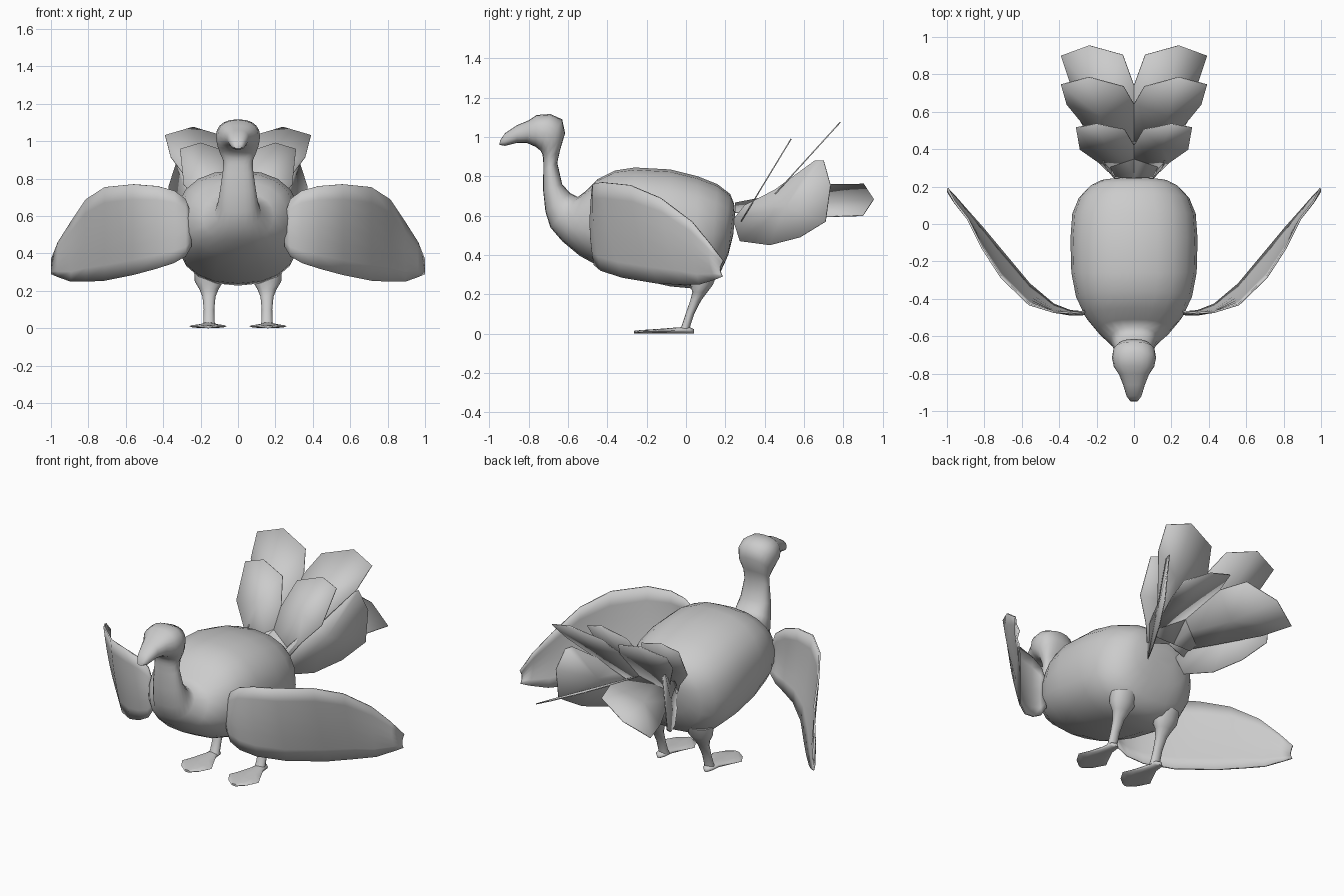
import bpy, bmesh
from math import sin, cos, pi, copysign

if "Cube" in bpy.data.objects:
    bpy.data.objects.remove(bpy.data.objects["Cube"], do_unlink=True)

grey = bpy.data.materials.new("plain_grey")
grey.use_nodes = True
grey.diffuse_color = (0.6, 0.6, 0.6, 1)
grey.node_tree.nodes["Principled BSDF"].inputs["Base Color"].default_value = (0.6, 0.6, 0.6, 1)


def finish(name, bm, angle):
    bmesh.ops.recalc_face_normals(bm, faces=bm.faces[:])
    mesh = bpy.data.meshes.new(name)
    bm.to_mesh(mesh)
    bm.free()
    mesh.materials.append(grey)
    obj = bpy.data.objects.new(name, mesh)
    bpy.context.collection.objects.link(obj)
    bpy.ops.object.select_all(action="DESELECT")
    obj.select_set(True)
    bpy.context.view_layer.objects.active = obj
    bpy.ops.object.shade_smooth_by_angle(angle=angle)
    return obj


def loft(name, rings, x0=0, sides=16, power=0.9):
    """Skin rounded rings, each spanning two (y, z) points with a half width."""
    bm = bmesh.new()
    loops = []
    for y1, z1, y2, z2, w in rings:
        loop = []
        for i in range(sides):
            a = 2 * pi * i / sides
            c, s = (copysign(abs(v) ** power, v) for v in (cos(a), sin(a)))
            t = (1 - c) / 2
            loop.append(bm.verts.new((x0 + w * s, y1 + (y2 - y1) * t, z1 + (z2 - z1) * t)))
        loops.append(loop)
    for a, b in zip(loops, loops[1:]):
        for i in range(sides):
            j = (i + 1) % sides
            bm.faces.new((a[i], a[j], b[j], b[i]))
    bm.faces.new(loops[0])
    bm.faces.new(loops[-1])
    return finish(name, bm, 1.2)


def thicken(obj, amount):
    mod = obj.modifiers.new("thickness", "SOLIDIFY")
    mod.thickness = amount
    mod.offset = 0


def plate(name, points):
    """Thin feather fanned around its middle."""
    bm = bmesh.new()
    vs = [bm.verts.new(p) for p in points]
    mid = bm.verts.new([sum(p[k] for p in points) / len(points) for k in range(3)])
    for i, v in enumerate(vs):
        bm.faces.new((v, vs[(i + 1) % len(vs)], mid))
    thicken(finish(name, bm, 0.5), 0.006)


# Head, neck and body as one skin
head_neck = [
    (-.945, .985, -.95, .96, .02), (-.92, 1.02, -.92, .955, .04),
    (-.86, 1.06, -.86, .97, .058), (-.80, 1.085, -.81, .97, .08),
    (-.76, 1.112, -.765, .95, .108), (-.69, 1.117, -.74, .93, .118),
    (-.63, 1.09, -.73, .91, .112), (-.615, 1.02, -.727, .89, .098),
    (-.64, .935, -.726, .87, .08), (-.655, .87, -.726, .83, .08),
    (-.63, .76, -.727, .73, .095), (-.59, .715, -.715, .62, .108)]
torso = [
    (-.55, .695, -.69, .54, .125), (-.51, .725, -.63, .47, .19),
    (-.45, .785, -.54, .395, .26), (-.36, .83, -.42, .33, .31),
    (-.26, .845, -.26, .28, .335), (-.08, .835, -.08, .24, .34),
    (.06, .80, .05, .228, .33), (.16, .76, .12, .25, .295),
    (.225, .71, .17, .3, .24), (.245, .66, .215, .40, .18), (.25, .6, .24, .5, .09)]
loft("body", head_neck + torso, sides=20, power=0.85)

# Wing stations: x, then top edge y z, then bottom edge y z
wing = [
    (.25, -.46, .60, -.46, .44), (.28, -.47, .69, -.47, .385),
    (.34, -.475, .735, -.465, .35), (.43, -.47, .76, -.43, .32),
    (.56, -.43, .77, -.32, .285), (.71, -.285, .755, -.14, .255),
    (.81, -.13, .69, -.02, .25), (.89, .03, .57, .07, .25),
    (.96, .12, .46, .15, .275), (.995, .19, .37, .185, .29)]


def make_wing(name, side, rows=6):
    bm = bmesh.new()
    grid = []
    for x, yt, zt, yb, zb in wing:
        column = []
        for r in range(rows + 1):
            t = r / rows
            bulge = 0.015 * sin(pi * t)
            column.append(bm.verts.new((side * x, yt + (yb - yt) * t - bulge, zt + (zb - zt) * t)))
        grid.append(column)
    for a, b in zip(grid, grid[1:]):
        for r in range(rows):
            bm.faces.new((a[r], a[r + 1], b[r + 1], b[r]))
    thicken(finish(name, bm, 0.7), 0.01)


# Fan outlines (x, y) for one lobe, with base height, slope and droop towards the side
fans = {
    "upper_tail": ([(0, .3), (.14, .28), (.19, .33), (.29, .4), (.31, .515),
                    (.2, .535), (.05, .505), (0, .42)], .57, 1.65, 0),
    "middle_tail": ([(0, .34), (.12, .34), (.2, .44), (.27, .53), (.36, .64), (.39, .745),
                     (.24, .785), (.055, .735), (0, .64)], .52, 1.1, 0),
    "lower_tail": ([(0, .25), (.1, .25), (.2, .45), (.33, .72), (.39, .9),
                    (.24, .955), (.06, .905), (0, .74)], .67, .19, -.48)}

# Upright side feather
side_feather = [
    (.1, .24, .58), (.15, .3, .655), (.2, .45, .73), (.315, .655, .88), (.33, .7, .88),
    (.37, .735, .755), (.37, .71, .57), (.3, .58, .49), (.22, .425, .45), (.13, .275, .47)]

# Legs and webbed feet
leg = [(.09, .31, .08, .07), (.08, .25, .076, .058), (.07, .21, .052, .038),
       (.05, .17, .035, .028), (.02, .1, .028, .022), (0, .04, .03, .022), (-.01, .015, .032, .03)]
foot = [(.04, .01, .022), (.02, .03, .032), (-.04, .038, .032), (-.11, .07, .026),
        (-.17, .1, .022), (-.23, .065, .018), (-.265, .02, .014)]

for label, s in (("left", 1), ("right", -1)):
    make_wing(label + "_wing", s)
    for fan, (outline, base, slope, droop) in fans.items():
        plate(label + "_" + fan,
              [(s * x, y, base + slope * (y - .28) + droop * x) for x, y in outline])
    plate(label + "_side_feather", [(s * x, y, z) for x, y, z in side_feather])
    loft(label + "_leg", [(y + ry, z, y - ry, z, rx) for y, z, rx, ry in leg], s * .155, 12, 1)
    loft(label + "_foot", [(y, top, y, 0, w) for y, w, top in foot], s * .16, 12, 1)
